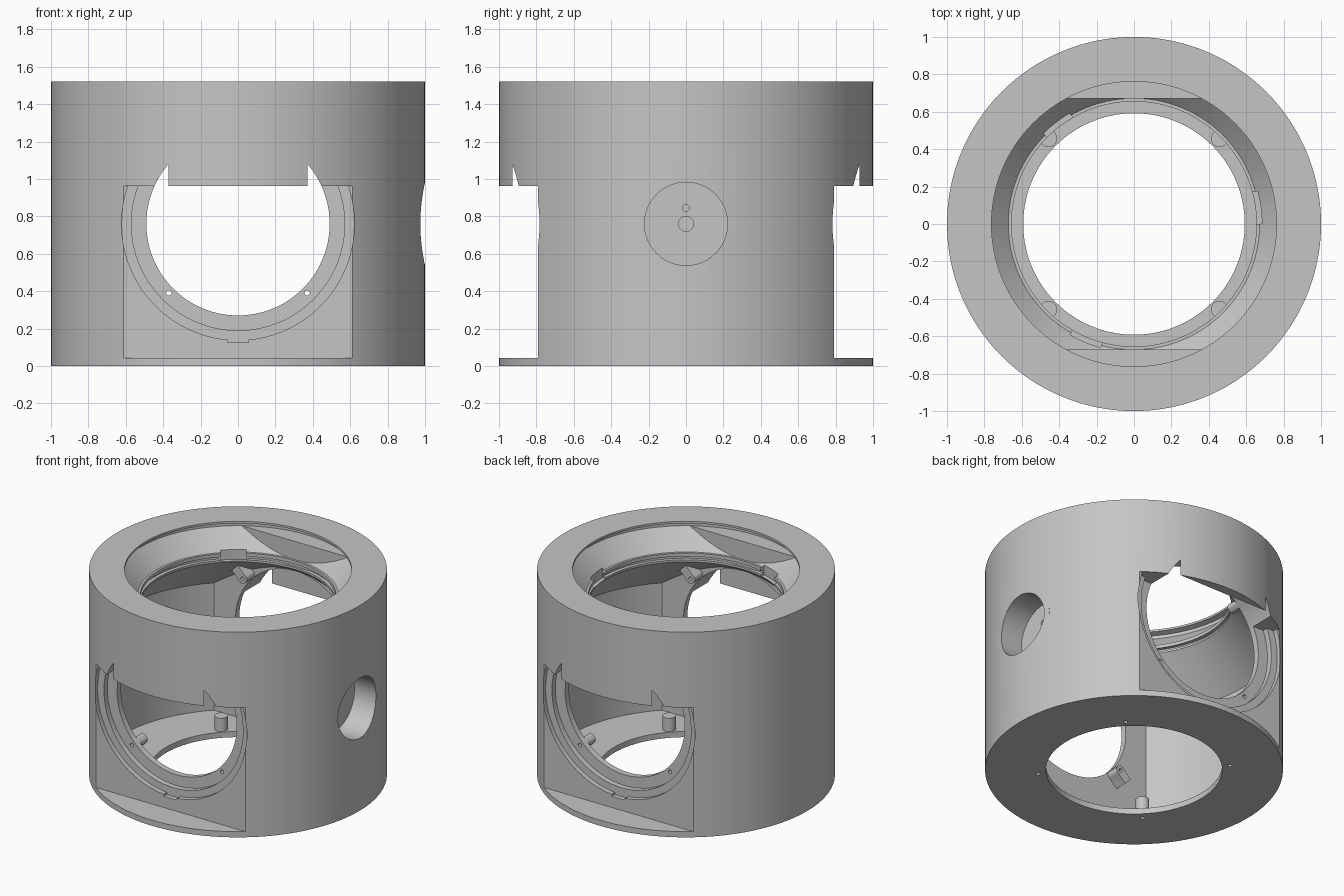
import bpy, bmesh, math
from mathutils import Matrix, Vector

if "Cube" in bpy.data.objects:
    bpy.data.objects.remove(bpy.data.objects["Cube"], do_unlink=True)

grey = bpy.data.materials.new("plain grey")
grey.use_nodes = True
colour = (0.56, 0.56, 0.56, 1)
grey.diffuse_color = colour
grey.node_tree.nodes["Principled BSDF"].inputs["Base Color"].default_value = colour


def finish(name, bm):
    bmesh.ops.recalc_face_normals(bm, faces=bm.faces)
    mesh = bpy.data.meshes.new(name)
    bm.to_mesh(mesh)
    bm.free()
    mesh.materials.append(grey)
    obj = bpy.data.objects.new(name, mesh)
    bpy.context.collection.objects.link(obj)
    return obj


def box(name, low, high, turn=None):
    low, high = Vector(low), Vector(high)
    bm = bmesh.new()
    bmesh.ops.create_cube(bm, size=1)
    bmesh.ops.scale(bm, vec=high - low, verts=bm.verts)
    bmesh.ops.translate(bm, vec=(low + high) / 2, verts=bm.verts)
    if turn:
        bmesh.ops.transform(bm, matrix=turn, verts=bm.verts)
    return finish(name, bm)


def cylinder(name, axis, start, end, radius, at, sides=96):
    """Cylinder along an axis from start to end, centred on the other two coordinates."""
    bm = bmesh.new()
    bmesh.ops.create_cone(bm, cap_ends=True, segments=sides, radius1=radius,
                          radius2=radius, depth=abs(end - start))
    mid = (start + end) / 2
    if axis == "x":
        turn, place = Matrix.Rotation(math.pi / 2, 4, "Y"), (mid, at[0], at[1])
    elif axis == "y":
        turn, place = Matrix.Rotation(math.pi / 2, 4, "X"), (at[0], mid, at[1])
    else:
        turn, place = Matrix(), (at[0], at[1], mid)
    bmesh.ops.transform(bm, matrix=Matrix.Translation(place) @ turn, verts=bm.verts)
    return finish(name, bm)


def revolve(name, profile, sides=128):
    bm = bmesh.new()
    verts = [bm.verts.new((r, 0, z)) for r, z in profile]
    edges = [bm.edges.new(pair) for pair in zip(verts, verts[1:])]
    bmesh.ops.spin(bm, geom=verts + edges, axis=(0, 0, 1), cent=(0, 0, 0),
                   angle=math.tau, steps=sides)
    bmesh.ops.remove_doubles(bm, verts=bm.verts, dist=1e-5)
    return finish(name, bm)


def combine(target, tool, operation="DIFFERENCE"):
    mod = target.modifiers.new("shape", "BOOLEAN")
    mod.operation, mod.solver, mod.object = operation, "EXACT", tool
    bpy.context.view_layer.objects.active = target
    bpy.ops.object.modifier_apply(modifier=mod.name)
    bpy.data.objects.remove(tool, do_unlink=True)


MID = 0.76       # height of the window centres
LINTEL = 0.962   # underside of the wall above the windows
FLAT = 0.67      # inner wall distance at the front and back

body = cylinder("housing", "z", 0, 1.52, 1, (0, 0), 160)

# Inner cavity: round chamber, flare, grooved neck and conical mouth under a lip
cavity = revolve("cavity", [(0, 0.042), (0.945, 0.042), (0.945, 0.985), (0.655, 1.27),
                            (0.655, 1.285), (0.68, 1.285), (0.68, 1.31), (0.655, 1.31),
                            (0.655, 1.335), (0.672, 1.335), (0.8, 1.47), (0.8, 1.495),
                            (0.762, 1.505), (0.762, 1.6), (0, 1.6)])
for s in (-1, 1):
    near, far = sorted((s * FLAT, s * 1.2))
    combine(cavity, box("flat_wall", (-1.2, near, -0.1), (1.2, far, 1.47)))
combine(body, cavity)
combine(body, cylinder("floor_opening", "z", -0.1, 0.1, 0.592, (0, 0), 128))

# Three lock slots around the neck
for k in range(3):
    sector = cylinder("lock_slot", "z", 1.275, 1.355, 0.684, (0, 0))
    middle = math.tau * k / 3 + math.radians(7.5)
    slot = box("slot_sector", (0.5, -0.087, 1.2), (0.8, 0.087, 1.4),
               Matrix.Rotation(middle, 4, "Z"))
    combine(sector, slot, "INTERSECT")
    combine(body, sector)

# Flat faces and stepped round seats at the front and back
for s in (-1, 1):
    near, far = sorted((s * 0.79, s * 1.2))
    combine(body, box("flat_face", (-0.9, near, 0.042), (0.9, far, LINTEL)))
    for radius, depth in ((0.622, 0.755), (0.57, 0.715)):
        seat = cylinder("seat", "y", s * depth, s * 1.2, radius, (0, MID), 128)
        combine(seat, box("seat_limit", (-1, -2, LINTEL), (1, 2, 2)))
        combine(body, seat)
    near, far = sorted((s * 0.755, s * 0.9))
    combine(body, box("key_notch", (-0.055, near, 0.125), (0.055, far, 0.2)))

# Screw bosses behind the seats
for s in (-1, 1):
    near, far = sorted((s * 0.58, s * 0.69))
    for k in range(4):
        angle = math.pi / 4 + k * math.pi / 2
        x, z = 0.523 * math.cos(angle), MID + 0.523 * math.sin(angle)
        boss = cylinder("boss", "y", near, far, 0.036, (x, z), 32)
        arm = box("boss_arm", (0, near, -0.035), (0.09, far, 0.035),
                  Matrix.Translation((x, 0, z)) @ Matrix.Rotation(-angle, 4, "Y"))
        combine(boss, arm, "UNION")
        combine(body, boss, "UNION")
        near_hole, far_hole = sorted((s * 0.5, s * 0.78))
        combine(body, cylinder("screw_hole", "y", near_hole, far_hole, 0.014, (x, z), 24))

# Round window, stopping short of the outer skin so a thin skirt hangs above it
combine(body, cylinder("window", "y", -0.928, 0.928, 0.49, (0, MID), 128))

# Floor pins with blind holes from below
for x in (-0.457, 0.457):
    for y in (-0.457, 0.457):
        combine(body, cylinder("floor_pin", "z", 0.02, 0.14, 0.046, (x, y), 32), "UNION")
        combine(body, cylinder("pin_hole", "z", -0.1, 0.1, 0.014, (x, y), 24))

# Side port: a cup through the wall with cable holes in its floor
combine(body, cylinder("port_cup", "x", 0.75, 0.965, 0.265, (0, MID)), "UNION")
combine(body, cylinder("side_port", "x", 0.8, 1.2, 0.222, (0, MID)))
combine(body, cylinder("cable_hole", "x", 0.6, 0.9, 0.04, (0, MID), 48))
combine(body, cylinder("small_hole", "x", 0.6, 0.9, 0.018, (0, 0.845), 32))

bpy.ops.object.select_all(action="DESELECT")
body.select_set(True)
bpy.context.view_layer.objects.active = body
bpy.ops.object.shade_smooth_by_angle(angle=math.radians(25))
